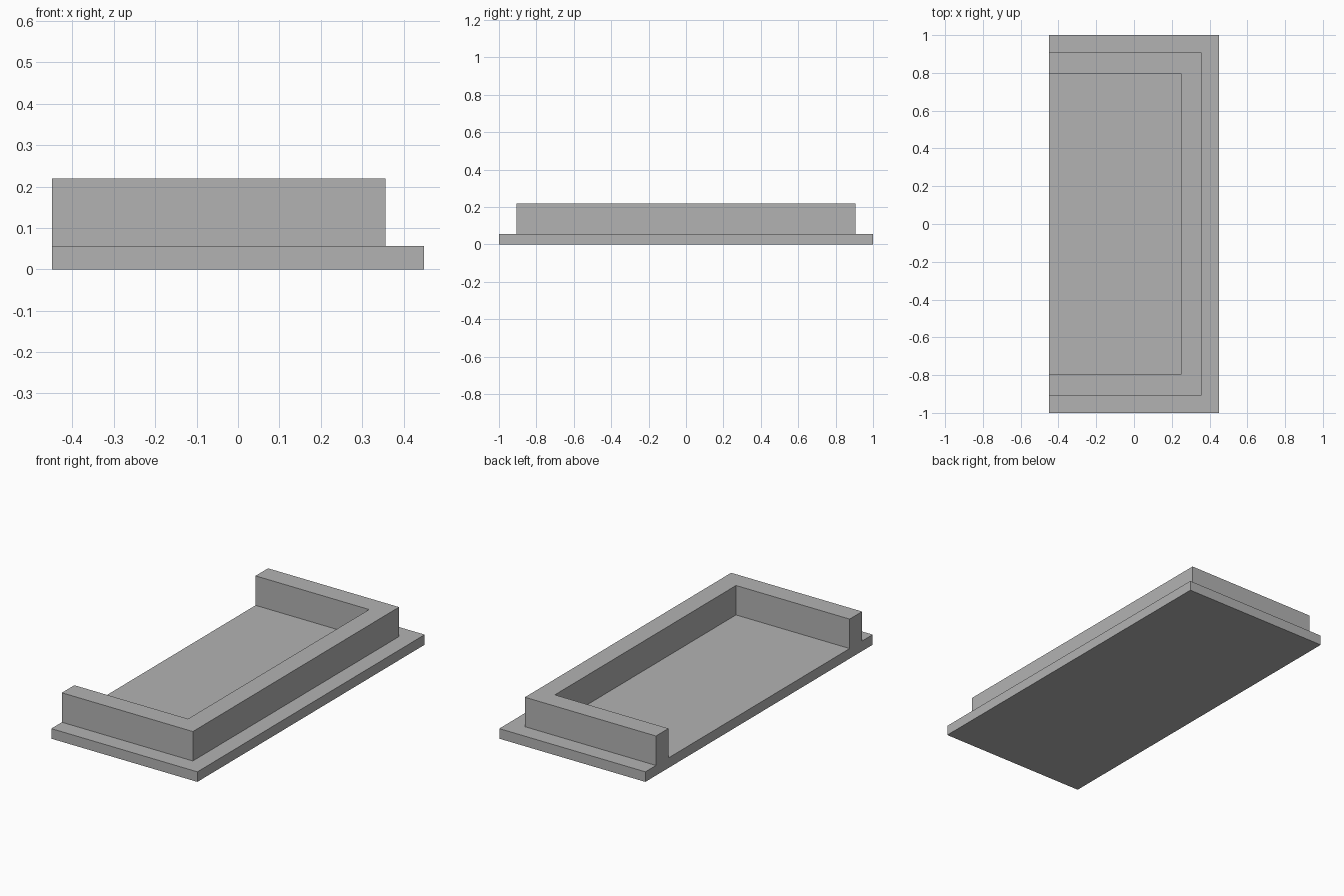
import bpy
import bmesh
from mathutils import Vector

cube = bpy.data.objects.get("Cube")
if cube:
    bpy.data.objects.remove(cube, do_unlink=True)

PLATE_H, WALL_H = 0.056, 0.22
XS = [-0.45, 0.25, 0.357, 0.45]                 # open side, wall inner, wall outer, plate edge
YS = [-1.0, -0.907, -0.797, 0.797, 0.907, 1.0]  # plate edge, wall outer, wall inner, mirrored


def extrude_up(bm, faces, height):
    """Extrude faces along z and return the new cap faces."""
    new = bmesh.ops.extrude_face_region(bm, geom=faces)["geom"]
    verts = [g for g in new if isinstance(g, bmesh.types.BMVert)]
    bmesh.ops.translate(bm, verts=verts, vec=Vector((0, 0, height)))
    return [g for g in new if isinstance(g, bmesh.types.BMFace)]


def in_wall(face):
    """True for plan cells under the U-shaped wall."""
    c = face.calc_center_median()
    inside_outer = c.x < XS[2] and abs(c.y) < YS[4]
    inside_tray = c.x < XS[1] and abs(c.y) < YS[3]
    return inside_outer and not inside_tray


# Plan grid
bm = bmesh.new()
grid = [[bm.verts.new((x, y, 0)) for y in YS] for x in XS]
cells = [bm.faces.new((grid[i][j], grid[i + 1][j], grid[i + 1][j + 1], grid[i][j + 1]))
         for i in range(len(XS) - 1) for j in range(len(YS) - 1)]

# Base plate, then the three-sided wall raised from its top
top = extrude_up(bm, cells, PLATE_H)
wall = [f for f in top if in_wall(f)]
extrude_up(bm, wall, WALL_H - PLATE_H)
leftover = [f for f in wall if f.is_valid]
if leftover:
    bmesh.ops.delete(bm, geom=leftover, context='FACES')

# Merge flat areas into clean single faces
bmesh.ops.recalc_face_normals(bm, faces=bm.faces[:])
bmesh.ops.dissolve_limit(bm, angle_limit=0.01, verts=bm.verts[:], edges=bm.edges[:])

mesh = bpy.data.meshes.new("walled_tray")
bm.to_mesh(mesh)
bm.free()
tray = bpy.data.objects.new("walled_tray", mesh)
bpy.context.collection.objects.link(tray)

# Plain grey
grey = bpy.data.materials.new("plain_grey")
grey.use_nodes = True
colour = (0.45, 0.45, 0.45, 1)
grey.diffuse_color = colour
grey.node_tree.nodes["Principled BSDF"].inputs["Base Color"].default_value = colour
mesh.materials.append(grey)
